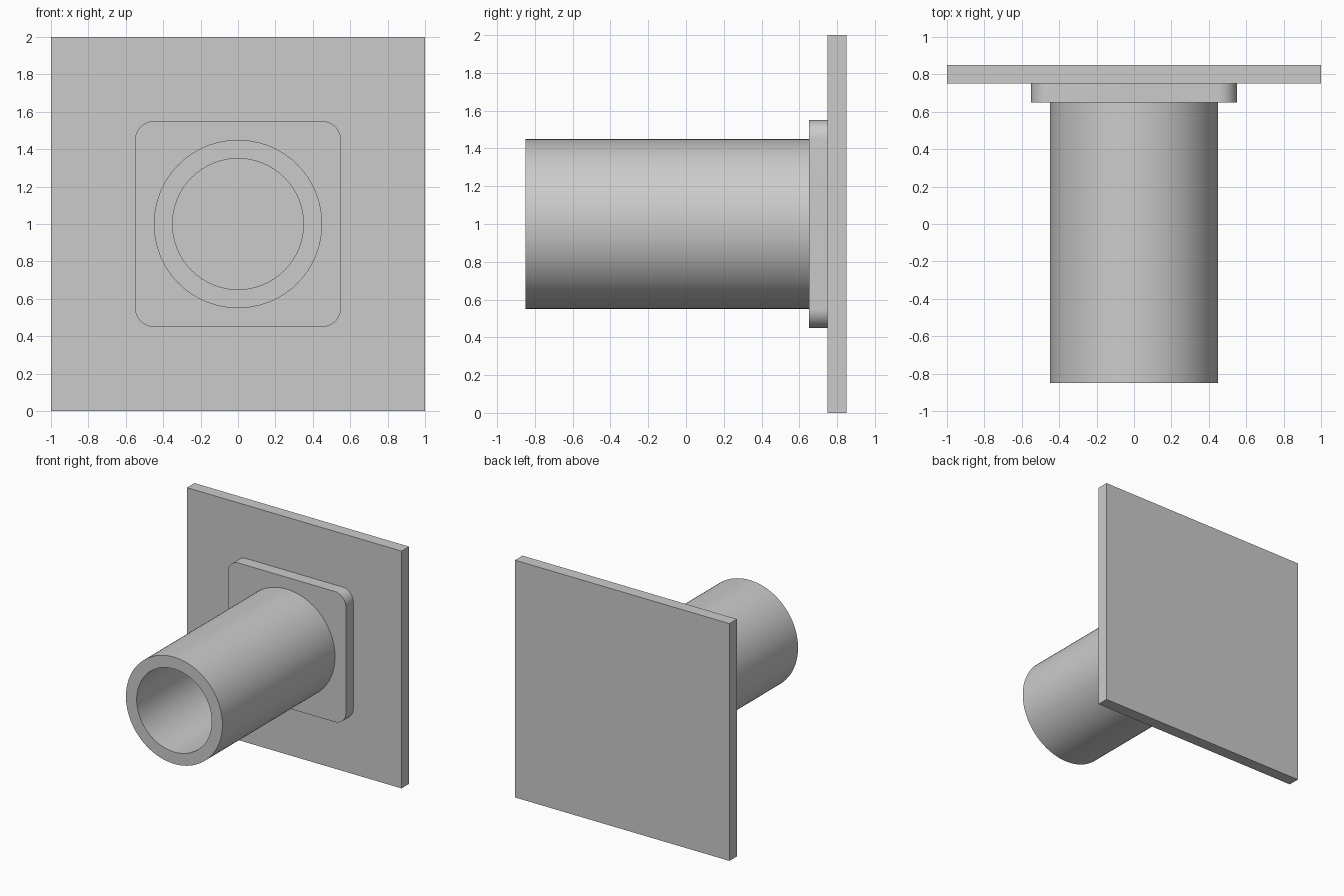
import bpy, bmesh
from math import sin, cos, pi

if "Cube" in bpy.data.objects:
    bpy.data.objects.remove(bpy.data.objects["Cube"])

CZ = 1.0  # height of the shared axis


def circle(r, n=96):
    return [(r * cos(2 * pi * i / n), r * sin(2 * pi * i / n)) for i in range(n)]


def rounded_square(half, r, steps=12):
    pts = []
    for k, (sx, sz) in enumerate([(1, 1), (-1, 1), (-1, -1), (1, -1)]):
        for i in range(steps + 1):
            a = pi / 2 * (k + i / steps)
            pts.append((sx * (half - r) + r * cos(a), sz * (half - r) + r * sin(a)))
    return pts


def extrude_y(name, outline, y0, y1, inner=None):
    """Extrude an x-z outline along y; an inner outline makes it hollow."""
    bm = bmesh.new()

    def ring(pts, y):
        return [bm.verts.new((x, y, CZ + z)) for x, z in pts]

    def bridge(a, b):
        for i in range(len(a)):
            j = (i + 1) % len(a)
            bm.faces.new((a[i], a[j], b[j], b[i]))

    front, back = ring(outline, y0), ring(outline, y1)
    bridge(front, back)
    if inner:
        in_front, in_back = ring(inner, y0), ring(inner, y1)
        bridge(in_back, in_front)
        bridge(in_front, front)
        bridge(back, in_back)
    else:
        bm.faces.new(front)
        bm.faces.new(back)
    bmesh.ops.recalc_face_normals(bm, faces=bm.faces)
    mesh = bpy.data.meshes.new(name)
    bm.to_mesh(mesh)
    bm.free()
    obj = bpy.data.objects.new(name, mesh)
    bpy.context.collection.objects.link(obj)
    bpy.ops.object.select_all(action='DESELECT')
    obj.select_set(True)
    bpy.context.view_layer.objects.active = obj
    bpy.ops.object.shade_smooth_by_angle(angle=pi / 6)
    return obj


# Square wall plate
extrude_y("wall_plate", [(1, 1), (-1, 1), (-1, -1), (1, -1)], 0.75, 0.85)
# Rounded mounting flange
extrude_y("flange", rounded_square(0.55, 0.1), 0.65, 0.75)
# Hollow tube, closed at the rear by the flange
extrude_y("tube", circle(0.45), -0.85, 0.65, inner=circle(0.35))
